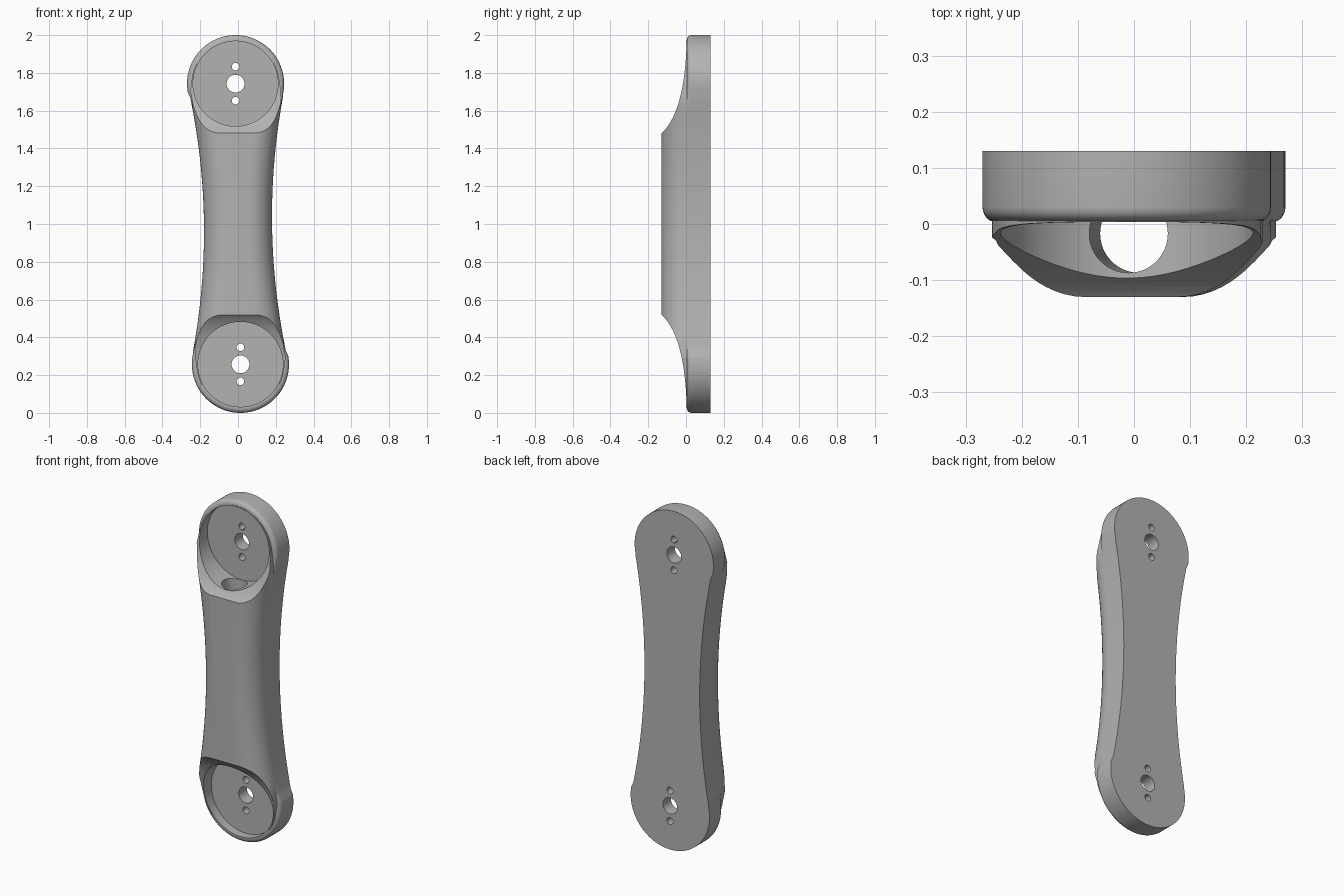
import bpy, bmesh, math
from mathutils import Vector, Matrix

cube = bpy.data.objects.get("Cube")
if cube:
    bpy.data.objects.remove(cube, do_unlink=True)

DEPTH = 0.13                         # half thickness of the arm
END_R, POCKET_R = 0.257, 0.225
TOP = Vector((-0.013, 1.743))        # upper joint centre in x, z
HALF_TURN = Matrix.Rotation(math.pi, 4, "Y")
HALF_TURN.translation = (0, 0, 2)    # turns the upper end into the lower end

grey = bpy.data.materials.new("plain_grey")
grey.use_nodes = True
grey.diffuse_color = (0.45, 0.45, 0.45, 1)
grey.node_tree.nodes["Principled BSDF"].inputs["Base Color"].default_value = (0.45, 0.45, 0.45, 1)


def loft(name, rings):
    """Closed, outward-facing solid through rings that have equal point counts."""
    bm = bmesh.new()
    loops = [[bm.verts.new(p) for p in ring] for ring in rings]
    n = len(loops[0])
    for a, b in zip(loops, loops[1:]):
        for i in range(n):
            j = (i + 1) % n
            bm.faces.new((a[i], a[j], b[j], b[i]))
    bm.faces.new(loops[0][::-1])
    bm.faces.new(loops[-1])
    bm.normal_update()
    if bm.calc_volume(signed=True) < 0:
        bmesh.ops.reverse_faces(bm, faces=bm.faces[:])
    mesh = bpy.data.meshes.new(name)
    bm.to_mesh(mesh)
    bm.free()
    mesh.materials.append(grey)
    obj = bpy.data.objects.new(name, mesh)
    bpy.context.scene.collection.objects.link(obj)
    return obj


def rod(name, start, end, radius, sides):
    """Cylinder between two points."""
    start, end = Vector(start), Vector(end)
    turn = (end - start).to_track_quat("Z", "Y")
    ring = [turn @ Vector((radius * math.cos(2 * math.pi * i / sides),
                           radius * math.sin(2 * math.pi * i / sides), 0)) for i in range(sides)]
    return loft(name, [[p + start for p in ring], [p + end for p in ring]])


def cut(body, cutter):
    """Subtract the cutter with the first solver that gives a valid solid."""
    before = len(body.data.polygons)
    mod = body.modifiers.new("cut", "BOOLEAN")
    mod.operation = "DIFFERENCE"
    mod.object = cutter
    result = body.data
    for solver in ("EXACT", "MANIFOLD", "FLOAT"):
        mod.solver = solver
        bpy.context.view_layer.update()
        graph = bpy.context.evaluated_depsgraph_get()
        mesh = bpy.data.meshes.new_from_object(body.evaluated_get(graph))
        if len(mesh.polygons) not in (0, before):
            result = mesh
            break
    body.modifiers.remove(mod)
    body.data = result
    bpy.data.objects.remove(cutter, do_unlink=True)


# Arm outline: a round end and a waisted side, repeated by a half turn
half = []
for i in range(73):
    a = math.radians(-10 + 200 * i / 72)
    half.append(TOP + END_R * Vector((math.cos(a), math.sin(a))))
upper_z, lower_z = half[-1].y, 2 - half[0].y
for i in range(1, 48):
    z = upper_z + (lower_z - upper_z) * i / 48
    half.append(Vector((-0.18 - 0.145 * (z - 0.96) ** 2, z)))
outline = half + [Vector((-p.x, 2 - p.y)) for p in half]

count = len(outline)
normals = []
for i in range(count):
    t = outline[(i + 1) % count] - outline[i - 1]
    normals.append(Vector((-t.y, t.x)).normalized())     # points inward


def inset(p, y):
    """Large front rounding, plus a small rounding round the ends."""
    big = DEPTH - math.sqrt(max(DEPTH ** 2 - min(y, 0) ** 2, 0))
    r = 0.025
    s = min(max(0.03 - y, 0), r)
    small = r - math.sqrt(max(r * r - s * s, 0))
    w = min(max((abs(p.y - 1) - 0.6) / 0.18, 0), 1)
    return max(big, small * w * w * (3 - 2 * w))


quarter = [math.sin(math.pi / 2 * i / 12) for i in range(13)]
layers = [DEPTH] + [0.03 - 0.025 * s for s in quarter[::2]] + [-DEPTH * s for s in quarter]
rings = []
for y in layers:
    ring = []
    for p, n in zip(outline, normals):
        q = p + n * inset(p, y)
        ring.append((q.x, y, q.y))
    rings.append(ring)
arm = loft("link_arm", rings)

# Scoop profile in y, z that thins the end
ctrl = [Vector(c) for c in ((-DEPTH, 1.48), (-0.03, 1.57), (0.005, 1.78), (0.005, 2.05))]
scoop = [Vector((-0.23, 2.05)), Vector((-0.23, 1.39))]
for i in range(1, 33):
    t = i / 32
    scoop.append(sum((c * (math.comb(3, k) * t ** k * (1 - t) ** (3 - k))
                      for k, c in enumerate(ctrl)), Vector((0, 0))))

# Cutters: scoop, pocket and pin holes at both ends, then the long bore
cutters = []
for turn in (Matrix.Identity(4), HALF_TURN):
    made = [loft("scoop_cutter", [[(x, p.x, p.y) for p in scoop] for x in (-0.5, 0.5)]),
            rod("pocket_cutter", (TOP.x, -0.3, TOP.y), (TOP.x, 0.055, TOP.y), POCKET_R, 128)]
    for dz, r in ((0, 0.047), (0.09, 0.02), (-0.09, 0.02)):
        made.append(rod("hole_cutter", (TOP.x, -0.1, TOP.y + dz), (TOP.x, 0.2, TOP.y + dz), r, 48))
    for c in made:
        c.data.transform(turn)
    cutters += made
cutters.append(rod("bore_cutter", (-0.011, -0.017, 1.6), (0.011, -0.017, 0.4), 0.07, 64))

for c in cutters:
    c.hide_render = True
    cut(arm, c)

# Smooth shading with crisp rims
arm.data.shade_smooth()
arm.data.set_sharp_from_angle(angle=math.radians(30))
